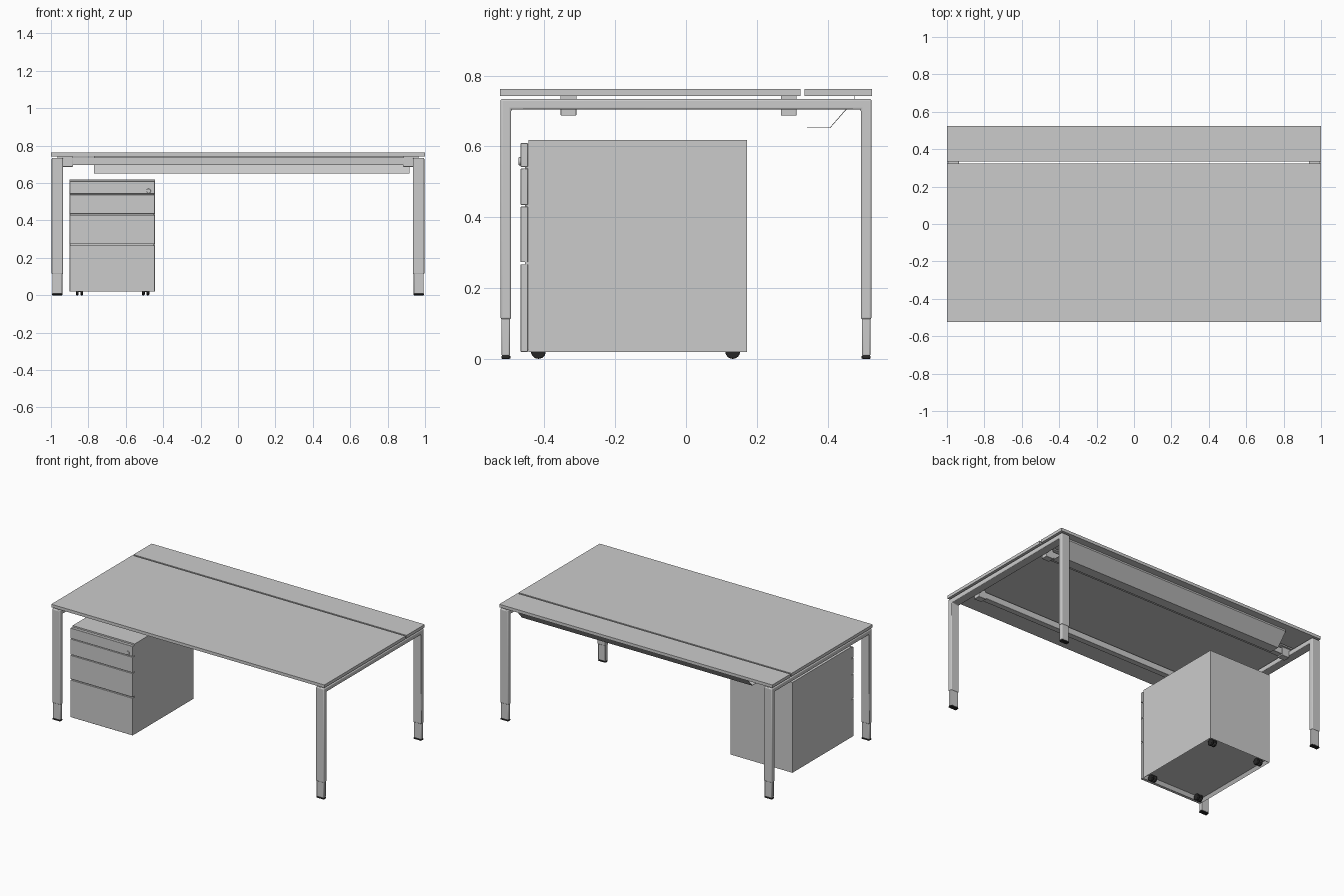
import bpy, bmesh, math

if "Cube" in bpy.data.objects:
    bpy.data.objects.remove(bpy.data.objects["Cube"])

black = bpy.data.materials.new("black_plastic")
black.diffuse_color = (0.02, 0.02, 0.02, 1)
black.use_nodes = True
black.node_tree.nodes["Principled BSDF"].inputs["Base Color"].default_value = black.diffuse_color


def finish(name, bm, bevel=0, segs=2, mat=None):
    bmesh.ops.recalc_face_normals(bm, faces=bm.faces)
    me = bpy.data.meshes.new(name)
    bm.to_mesh(me)
    bm.free()
    ob = bpy.data.objects.new(name, me)
    bpy.context.collection.objects.link(ob)
    if mat:
        me.materials.append(mat)
    if bevel:
        m = ob.modifiers.new("Bevel", 'BEVEL')
        m.width, m.segments, m.limit_method = bevel, segs, 'ANGLE'
        bpy.ops.object.select_all(action='DESELECT')
        ob.select_set(True)
        bpy.context.view_layer.objects.active = ob
        bpy.ops.object.shade_smooth_by_angle(angle=math.radians(35))
    return ob


def cube(x, y, z):
    bm = bmesh.new()
    bmesh.ops.create_cube(bm, size=1)
    for v in bm.verts:
        v.co = [(a + b) / 2 + c * (b - a) for (a, b), c in zip((x, y, z), v.co)]
    return bm


def box(name, x, y, z, **kw):
    return finish(name, cube(x, y, z), **kw)


def extrude_x(name, pts, x0, x1, closed=True, **kw):
    """Sweep a (y, z) profile along x."""
    bm = bmesh.new()
    a = [bm.verts.new((x0, y, z)) for y, z in pts]
    b = [bm.verts.new((x1, y, z)) for y, z in pts]
    n = len(pts)
    for i in range(n if closed else n - 1):
        j = (i + 1) % n
        bm.faces.new((a[i], a[j], b[j], b[i]))
    if closed:
        bm.faces.new(a)
        bm.faces.new(b)
    return finish(name, bm, **kw)


def span(a, b, s):
    return tuple(sorted((a * s, b * s)))


# Desk tops
box("main_top", (-1, 1), (-0.525, 0.324), (0.743, 0.763))
box("rear_top", (-1, 1), (0.335, 0.525), (0.743, 0.763))

# Side frames: inverted U of legs and rail, with telescopic feet
O, I = 0.524, 0.494
U = [(-O, 0.112), (-O, 0.734), (O, 0.734), (O, 0.112),
     (I, 0.112), (I, 0.705), (-I, 0.705), (-I, 0.112)]
for s, side in ((-1, "left"), (1, "right")):
    extrude_x(f"{side}_frame", U, *span(0.936, 0.996, s), bevel=0.005, segs=3)
    for t, end in ((-1, "front"), (1, "rear")):
        box(f"{end}_{side}_foot", span(0.939, 0.993, s), span(0.497, 0.521, t),
            (0.008, 0.14), bevel=0.004)
        box(f"{end}_{side}_foot_pad", span(0.938, 0.994, s), span(0.496, 0.522, t),
            (0, 0.009), bevel=0.003, mat=black)

# Long beams with end brackets
for y, end in ((-0.332, "front"), (0.29, "rear")):
    box(f"{end}_beam", (-0.89, 0.89), (y - 0.019, y + 0.019), (0.696, 0.737), bevel=0.002)
    for s, side in ((-1, "left"), (1, "right")):
        box(f"{end}_{side}_bracket", span(0.882, 0.937, s), (y - 0.022, y + 0.022),
            (0.687, 0.736), bevel=0.002)
        box(f"{end}_{side}_spacer", span(0.885, 0.965, s), (y - 0.022, y + 0.022),
            (0.733, 0.743))

# Cable tray: thin folded sheet
tray = extrude_x("cable_tray", [(0.342, 0.653), (0.407, 0.653), (0.45, 0.702), (0.477, 0.733),
                                (0.477, 0.743)], -0.77, 0.917, closed=False)
m = tray.modifiers.new("Sheet", 'SOLIDIFY')
m.thickness, m.offset = 0.002, 0

# Drawer cabinet with recessed underside
X0, X1 = -0.9, -0.445
bm = cube((X0, X1), (-0.445, 0.172), (0.02, 0.618))
bm.normal_update()
base = min(bm.faces, key=lambda f: f.calc_center_median().z)
bmesh.ops.inset_individual(bm, faces=[base], thickness=0.018)
for v in base.verts:
    v.co.z += 0.02
finish("cabinet_body", bm)
for i, (z0, z1) in enumerate(((0.02, 0.267), (0.273, 0.430), (0.435, 0.538), (0.542, 0.610))):
    box(f"drawer_front_{i + 1}", (X0, X1), (-0.467, -0.447), (z0, z1), bevel=0.001, segs=1)
box("drawer_gap_backing", (X0 + 0.004, X1 - 0.004), (-0.455, -0.444), (0.025, 0.606))


def cylinder(name, r, depth, loc, axis, **kw):
    bm = bmesh.new()
    bmesh.ops.create_cone(bm, cap_ends=True, segments=24, radius1=r, radius2=r, depth=depth)
    for v in bm.verts:
        x, y, z = v.co
        v.co = (z, x, y) if axis == 'X' else (x, z, y)
    bmesh.ops.translate(bm, verts=bm.verts, vec=loc)
    return finish(name, bm, **kw)


# Lock and casters
cylinder("lock", 0.012, 0.012, (-0.478, -0.467, 0.558), 'Y', bevel=0.002)
for x in (-0.847, -0.494):
    for y in (-0.417, 0.132):
        for k in (-1, 1):
            cylinder("caster_wheel", 0.021, 0.015, (x + k * 0.012, y, 0.021), 'X',
                     bevel=0.003, mat=black)
        cylinder("caster_axle", 0.008, 0.03, (x, y, 0.026), 'X', mat=black)
